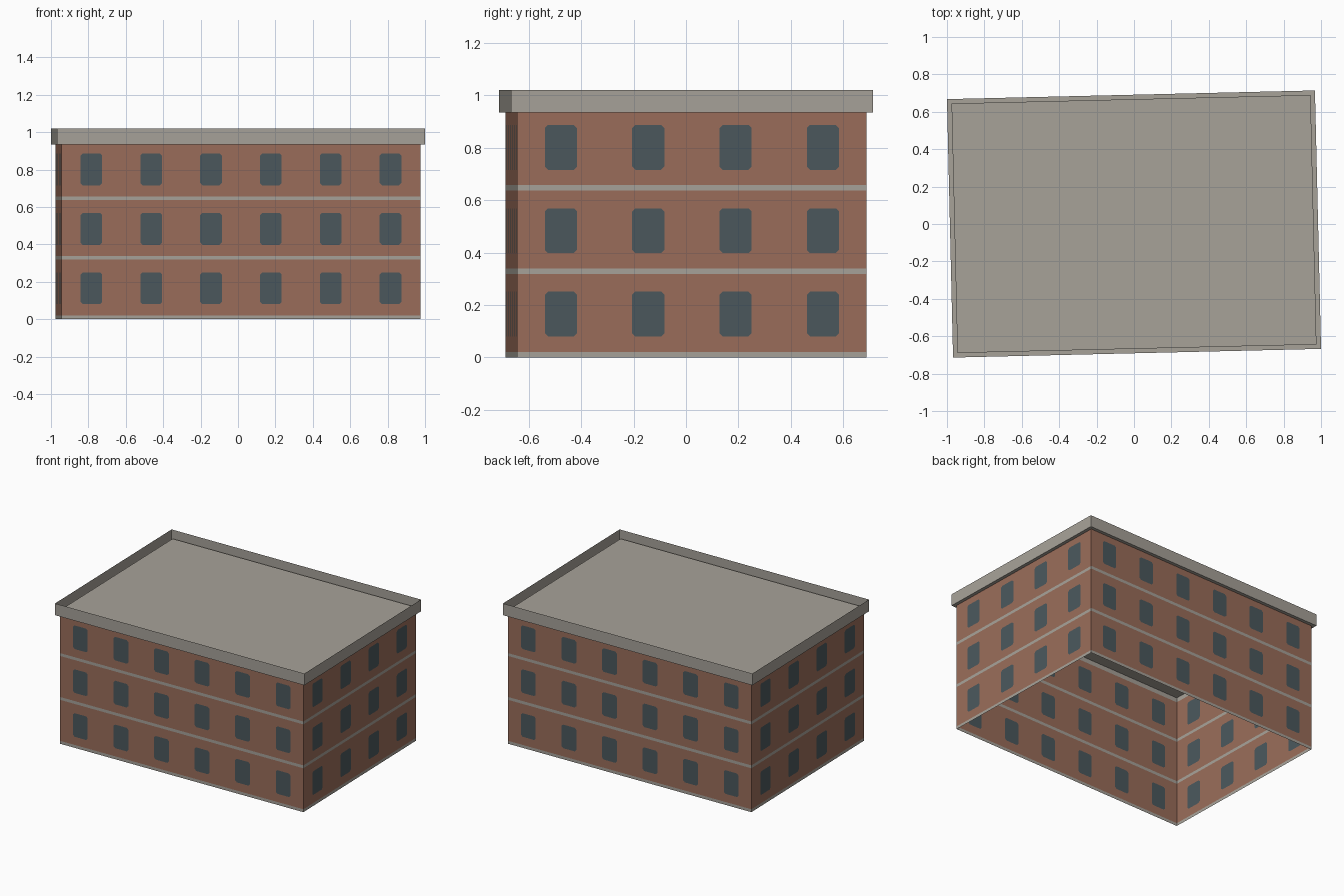
import bpy, bmesh, math
from mathutils import Matrix, Vector

cube = bpy.data.objects.get("Cube")
if cube:
    bpy.data.objects.remove(cube, do_unlink=True)

TURN = Matrix.Rotation(math.radians(1.35), 4, 'Z')
HX, HY = 0.96, 0.667          # wall half sizes
OVER = 0.024                  # cornice overhang
WALL_TOP, ROOF_Z, RIM_Z = 0.935, 0.968, 1.02
STOREY, BAND = 0.318, 0.021


def material(name, rgb):
    lin = [((c / 255 + 0.055) / 1.055) ** 2.4 for c in rgb] + [1.0]
    m = bpy.data.materials.new(name)
    m.use_nodes = True
    m.diffuse_color = lin
    m.node_tree.nodes["Principled BSDF"].inputs["Base Color"].default_value = lin
    return m


brick = material("brick", (154, 109, 90))
glass = material("window_slate", (75, 88, 93))
stone = material("pale_stone", (167, 162, 153))


def finish(name, bm, mats):
    bmesh.ops.remove_doubles(bm, verts=bm.verts, dist=0.0001)
    me = bpy.data.meshes.new(name)
    bm.to_mesh(me)
    bm.free()
    for m in mats:
        me.materials.append(m)
    ob = bpy.data.objects.new(name, me)
    ob.matrix_world = TURN
    bpy.context.collection.objects.link(ob)


def facade(name, half, dist, angle, count, win_w):
    """One wall sheet with stone bands and windows set into the brick."""
    bm = bmesh.new()
    rot = Matrix.Rotation(angle, 4, 'Z')

    def face(points, mat):
        verts = [bm.verts.new(rot @ Vector((u, -dist, z))) for u, z in points]
        bm.faces.new(verts).material_index = mat

    def rect(u0, u1, z0, z1):
        return [(u0, z0), (u1, z0), (u1, z1), (u0, z1)]

    step = 2 * half / count
    for floor in range(3):
        z0 = floor * STOREY
        z1 = z0 + BAND
        top = min(z0 + STOREY, WALL_TOP)
        for i in range(count):
            u0 = -half + i * step
            u1 = u0 + step
            mid = (u0 + u1) / 2
            face(rect(u0, u1, z0, z1), 2)
            # window outline with clipped corners
            c = 0.012
            a, b = mid - win_w / 2, mid + win_w / 2
            lo, hi = z0 + 0.08, z0 + 0.251
            win = [(a + c, lo), (b - c, lo), (b, lo + c), (b, hi - c),
                   (b - c, hi), (a + c, hi), (a, hi - c), (a, lo + c)]
            face(win, 1)
            # brick around the window
            cell = rect(u0, u1, z1, top)
            for k in range(4):
                p, q = win[2 * k], win[2 * k + 1]
                face([cell[k], cell[(k + 1) % 4], q, p], 0)
                face([cell[(k + 1) % 4], win[(2 * k + 2) % 8], q], 0)
    finish(name, bm, [brick, glass, stone])


for name, turn in (("front_wall", 0), ("back_wall", math.pi)):
    facade(name, HX, HY, turn, 6, 0.116)
for name, turn in (("left_wall", math.pi / 2), ("right_wall", -math.pi / 2)):
    facade(name, HY, HX, turn, 4, 0.123)


def loop(bm, grow, z):
    x, y = HX + grow, HY + grow
    return [bm.verts.new(p) for p in ((-x, -y, z), (x, -y, z), (x, y, z), (-x, y, z))]


# cornice: rim, soffit and kerb, closed by the flat roof
bm = bmesh.new()
profile = [(OVER, RIM_Z), (OVER, WALL_TOP), (0, WALL_TOP), (0, ROOF_Z)]
loops = [loop(bm, g, z) for g, z in profile]
for upper, lower in zip(loops, loops[1:]):
    for k in range(4):
        n = (k + 1) % 4
        bm.faces.new((upper[k], lower[k], lower[n], upper[n]))
bm.faces.new(loops[-1])
finish("roof_and_cornice", bm, [stone])
